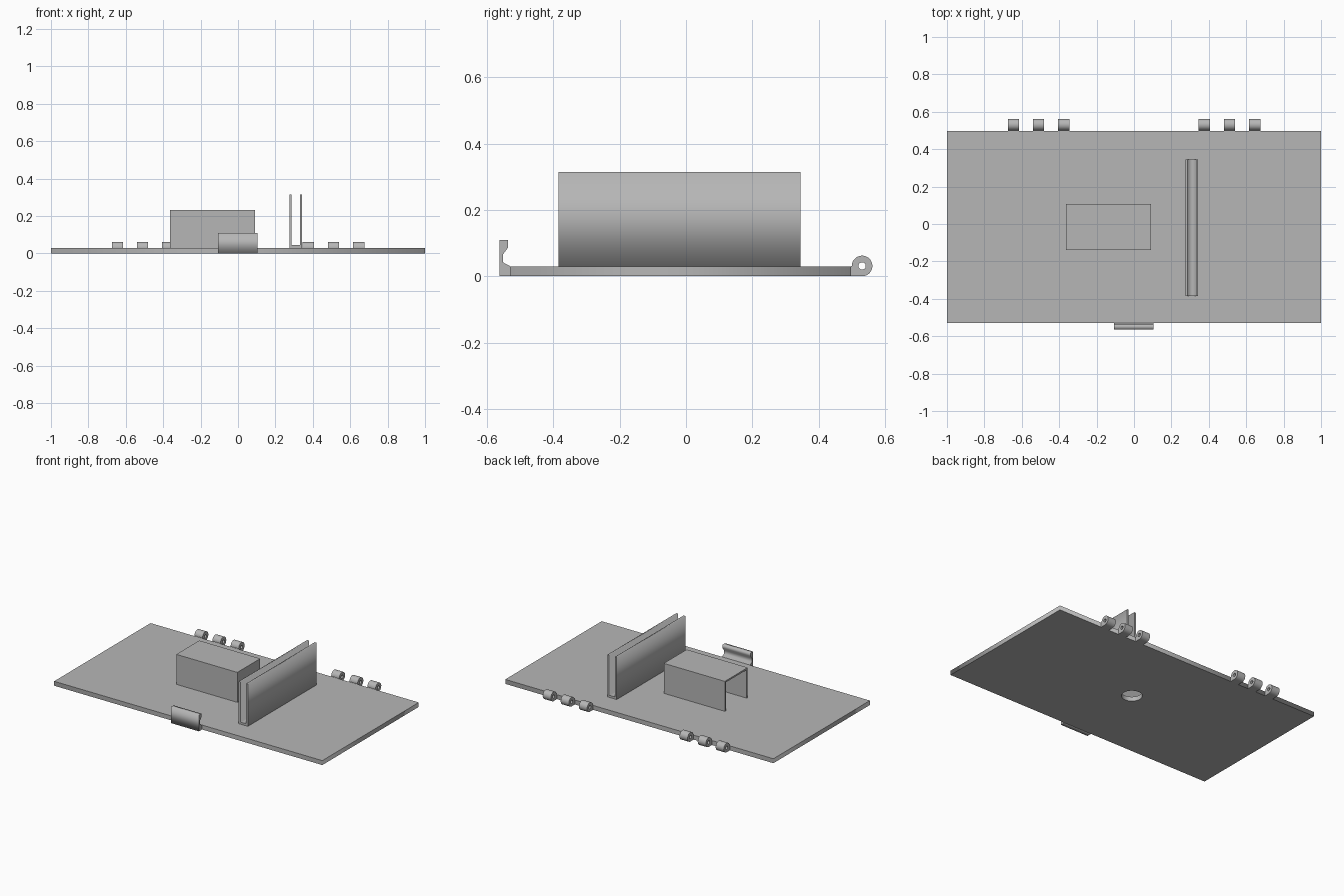
import bpy, bmesh
from math import cos, sin, pi, radians
from mathutils import Matrix

default = bpy.data.objects.get("Cube")
if default:
    bpy.data.objects.remove(default, do_unlink=True)

grey = bpy.data.materials.new("plain grey")
grey.use_nodes = True
color = (0.47, 0.47, 0.47, 1)
grey.diffuse_color = color
grey.node_tree.nodes["Principled BSDF"].inputs["Base Color"].default_value = color

# Extrusion directions: columns give profile right, profile up, depth
ALONG_Z = Matrix.Identity(4)
ALONG_X = Matrix(((0, 0, 1, 0), (1, 0, 0, 0), (0, 1, 0, 0), (0, 0, 0, 1)))
ALONG_Y = Matrix(((1, 0, 0, 0), (0, 0, -1, 0), (0, 1, 0, 0), (0, 0, 0, 1)))


def arc(cx, cy, r, start=0, end=2 * pi, steps=32, closed=True):
    count = steps if closed else steps + 1
    angles = [start + (end - start) * i / steps for i in range(count)]
    return [(cx + r * cos(a), cy + r * sin(a)) for a in angles]


def add_object(name, mesh):
    obj = bpy.data.objects.new(name, mesh)
    bpy.context.collection.objects.link(obj)
    mesh.materials.clear()
    mesh.materials.append(grey)
    return obj


def extrude(name, loops, axis, low, high):
    """Extrude an outline, with optional hole loops, from low to high."""
    curve = bpy.data.curves.new(name, "CURVE")
    curve.dimensions = "2D"
    curve.fill_mode = "BOTH"
    curve.extrude = (high - low) / 2
    for loop in loops:
        spline = curve.splines.new("POLY")
        spline.points.add(len(loop) - 1)
        for point, (u, v) in zip(spline.points, loop):
            point.co = (u, v, 0, 1)
        spline.use_cyclic_u = True
    helper = bpy.data.objects.new(name + " outline", curve)
    bpy.context.collection.objects.link(helper)
    graph = bpy.context.evaluated_depsgraph_get()
    mesh = bpy.data.meshes.new_from_object(helper.evaluated_get(graph))
    bpy.data.objects.remove(helper, do_unlink=True)
    bpy.data.curves.remove(curve)

    bm = bmesh.new()
    bm.from_mesh(mesh)
    bmesh.ops.remove_doubles(bm, verts=bm.verts, dist=0.0001)
    middle = (low + high) / 2 * (-1 if axis is ALONG_Y else 1)
    bm.transform(axis @ Matrix.Translation((0, 0, middle)))
    bmesh.ops.recalc_face_normals(bm, faces=bm.faces)
    bm.to_mesh(mesh)
    bm.free()
    mesh.name = name
    return add_object(name, mesh)


FRONT, BACK, THICK = -0.53, 0.497, 0.03

# Base panel with a round hole under the cover
extrude("base_panel", [[(-1, FRONT), (1, FRONT), (1, BACK), (-1, BACK)],
                       arc(0, -0.02, 0.063)], ALONG_Z, 0, THICK)

# Hinge knuckles: barrel with a pin hole and a foot joining the panel
cy, r = 0.531, 0.031
knuckle = [(BACK, 0)] + arc(cy, r, r, -pi / 2, pi, 36, False) + [(BACK, r)]
hinges = []
for side, label in ((-1, "right"), (1, "left")):
    for number, x in enumerate((0.375, 0.511, 0.645), 1):
        hinges.append(extrude(f"{label}_hinge_knuckle_{number}",
                              [knuckle, arc(cy, r, 0.011, steps=24)],
                              ALONG_X, side * x - 0.03, side * x + 0.03))

# Front latch with a hooked lip
latch = [(-0.563, 0), (FRONT, 0), (FRONT, 0.03), (-0.552, 0.042),
         (-0.552, 0.066), (-0.536, 0.087), (-0.536, 0.109), (-0.563, 0.109)]
extrude("front_latch", [latch], ALONG_X, -0.106, 0.103)

# Tall U-shaped channel
x0, x1, wall, top = 0.275, 0.343, 0.012, 0.315
channel = [(x0, THICK), (x1, THICK), (x1, top), (x1 - wall, top),
           (x1 - wall, 0.044), (x0 + wall, 0.044), (x0 + wall, top), (x0, top)]
extrude("channel", [channel], ALONG_Y, -0.385, 0.345)

# Cover box, open underneath and on its right end
bm = bmesh.new()
bmesh.ops.create_cube(bm, size=1)
bm.normal_update()
openings = [f for f in bm.faces if f.normal.x < -0.5 or f.normal.z < -0.5]
bmesh.ops.delete(bm, geom=openings, context="FACES")
bmesh.ops.scale(bm, vec=(0.455, 0.244, 0.202), verts=bm.verts)
bmesh.ops.translate(bm, vec=(-0.136, -0.016, 0.131), verts=bm.verts)
mesh = bpy.data.meshes.new("cover_box")
bm.to_mesh(mesh)
bm.free()
shell = add_object("cover_box", mesh).modifiers.new("wall", "SOLIDIFY")
shell.thickness = 0.011
shell.offset = -1
shell.use_even_offset = True

# Smooth barrels with sharp rims
bpy.ops.object.select_all(action="DESELECT")
for obj in hinges:
    obj.select_set(True)
bpy.context.view_layer.objects.active = hinges[0]
bpy.ops.object.shade_smooth_by_angle(angle=radians(30))
